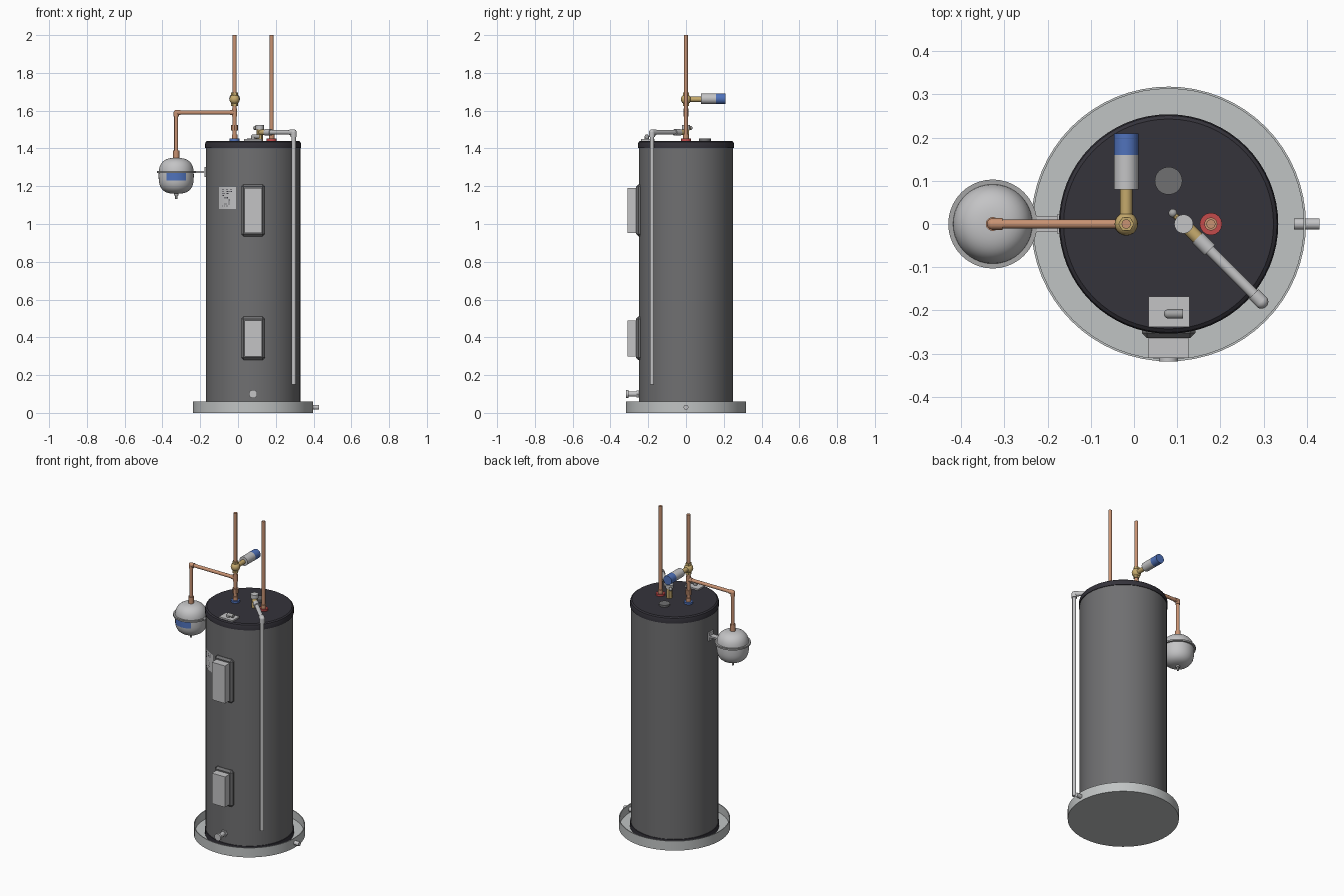
import bpy, bmesh, math, random
from math import sin, cos, pi
from mathutils import Vector, Matrix

cube = bpy.data.objects.get("Cube")
if cube:
    bpy.data.objects.remove(cube)


def material(name, *rgb):
    m = bpy.data.materials.new(name)
    m.use_nodes = True
    m.diffuse_color = (*rgb, 1)
    m.node_tree.nodes["Principled BSDF"].inputs["Base Color"].default_value = (*rgb, 1)
    return m


TANK = material("tank grey", 0.16, 0.16, 0.165)
DARK = material("dark trim", 0.035, 0.033, 0.043)
PAN = material("pan grey", 0.53, 0.55, 0.55)
LIGHT = material("light grey", 0.55, 0.55, 0.56)
STEEL = material("fitting grey", 0.38, 0.38, 0.38)
COPPER = material("copper", 0.58, 0.29, 0.17)
BRASS = material("brass", 0.56, 0.40, 0.15)
BLUE = material("blue", 0.08, 0.17, 0.5)
RED = material("red", 0.55, 0.07, 0.07)


def finish(name, bm, mat):
    bmesh.ops.recalc_face_normals(bm, faces=bm.faces)
    mesh = bpy.data.meshes.new(name)
    bm.to_mesh(mesh)
    bm.free()
    mesh.materials.append(mat)
    mesh.shade_smooth()
    mesh.set_sharp_from_angle(angle=math.radians(35))
    ob = bpy.data.objects.new(name, mesh)
    bpy.context.collection.objects.link(ob)
    return ob


def lathe(name, profile, mat, origin=(0, 0, 0), axis=(0, 0, 1), segs=24):
    """Revolve (radius, height) points about an axis through origin."""
    bm = bmesh.new()
    rings = [[bm.verts.new((r * cos(2 * pi * i / segs), r * sin(2 * pi * i / segs), h))
              for i in range(segs)] for r, h in profile]
    for a, b in zip(rings, rings[1:]):
        for i in range(segs):
            j = (i + 1) % segs
            bm.faces.new((a[i], a[j], b[j], b[i]))
    bmesh.ops.remove_doubles(bm, verts=bm.verts, dist=1e-5)
    turn = Vector((0, 0, 1)).rotation_difference(Vector(axis)).to_matrix().to_4x4()
    bmesh.ops.transform(bm, matrix=Matrix.Translation(origin) @ turn, verts=bm.verts)
    return finish(name, bm, mat)


def rod(name, start, end, r, mat, segs=20):
    d = Vector(end) - Vector(start)
    h = d.length
    return lathe(name, [(0, 0), (r, 0), (r, h), (0, h)], mat, start, d, segs)


def ball(name, centre, r, mat):
    bm = bmesh.new()
    bmesh.ops.create_uvsphere(bm, u_segments=20, v_segments=12, radius=r,
                              matrix=Matrix.Translation(centre))
    return finish(name, bm, mat)


def box(name, lo, hi, mat, bevel=0):
    lo, hi = Vector(lo), Vector(hi)
    bm = bmesh.new()
    bmesh.ops.create_cube(bm, size=1, matrix=Matrix.Translation((lo + hi) / 2)
                          @ Matrix.Diagonal((*(hi - lo), 1)))
    if bevel:
        bmesh.ops.bevel(bm, geom=bm.edges[:], offset=bevel, segments=1, affect='EDGES')
    return finish(name, bm, mat)


def decals(name, cx, r, rects, mat):
    """Thin curved plates on a vertical cylinder; angles in degrees from the front."""
    bm = bmesh.new()
    for a0, a1, z0, z1 in rects:
        steps = max(1, int((a1 - a0) / 4))
        cols = []
        for i in range(steps + 1):
            a = math.radians(a0 + (a1 - a0) * i / steps)
            cols.append([bm.verts.new((cx + r * sin(a), -r * cos(a), z)) for z in (z0, z1)])
        for p, q in zip(cols, cols[1:]):
            bm.faces.new((p[0], q[0], q[1], p[1]))
    return finish(name, bm, mat)


CX = 0.08
centre = (CX, 0, 0)

# Drain pan with its outlet
lathe("drain_pan", [(0, 0), (0.318, 0), (0.318, 0.06), (0.313, 0.06), (0.313, 0.008), (0, 0.008)],
      PAN, centre, segs=64)
rod("pan_outlet", (0.37, 0, 0.03), (0.43, 0, 0.03), 0.013, LIGHT)

# Tank body, base ring and domed-edge lid
lathe("tank_body", [(0, 0.01), (0.25, 0.01), (0.25, 1.41), (0, 1.41)], TANK, centre, segs=64)
lathe("base_ring", [(0.249, 0.009), (0.254, 0.009), (0.254, 0.04), (0.249, 0.04)], DARK, centre, segs=64)
lathe("tank_lid", [(0.249, 1.402), (0.254, 1.402), (0.254, 1.424), (0.251, 1.434),
                   (0.243, 1.44), (0, 1.44)], DARK, centre, segs=64)
rod("lid_plug", (CX, 0.1, 1.438), (CX, 0.1, 1.452), 0.032, TANK, 32)

# Heating element access panels
for place, z0, z1 in (("upper", 0.935, 1.21), ("lower", 0.28, 0.51)):
    box(place + "_panel_frame", (0.018, -0.264, z0), (0.142, -0.21, z1), TANK, 0.012)
    box(place + "_access_panel", (0.034, -0.31, z0 + 0.018), (0.126, -0.22, z1 - 0.02), LIGHT)

# Rating label with small printed marks
decals("rating_label", CX, 0.252, [(-45.5, -21, 1.08, 1.195)], LIGHT)
random.seed(4)
marks = []
for row in range(9):
    for col in range(5):
        if random.random() < 0.45:
            a, z = -40 + col * 3, 1.092 + row * 0.011
            marks.append((a, a + random.uniform(1, 2.4), z, z + 0.006))
decals("label_marks", CX, 0.2535, marks, DARK)

# Drain valve
rod("drain_valve_stem", (CX, -0.24, 0.1), (CX, -0.31, 0.1), 0.014, LIGHT)
rod("drain_valve_collar", (CX, -0.245, 0.1), (CX, -0.262, 0.1), 0.021, LIGHT, 6)
rod("drain_valve_handle", (CX, -0.304, 0.1), (CX, -0.318, 0.1), 0.022, LIGHT)

# Wiring cover and conduit elbow
box("wiring_cover", (0.033, -0.238, 1.436), (0.128, -0.168, 1.449), LIGHT)
rod("conduit_riser", (CX, -0.208, 1.445), (CX, -0.208, 1.463), 0.011, STEEL)
ball("conduit_elbow", (CX, -0.208, 1.463), 0.011, STEEL)
rod("conduit_end", (CX, -0.208, 1.463), (0.113, -0.208, 1.463), 0.011, STEEL)

# Cold and hot water risers with coloured collars
COLD, HOT, R = -0.018, 0.178, 0.0105
for name, x, mat in (("cold", COLD, BLUE), ("hot", HOT, RED)):
    rod(name + "_collar", (x, 0, 1.438), (x, 0, 1.452), 0.026, mat, 16)
    rod(name + "_coupling", (x, 0, 1.45), (x, 0, 1.475), 0.015, COPPER)
    rod(name + "_riser", (x, 0, 1.44), (x, 0, 2.0), R, COPPER)
rod("cold_union", (COLD, 0, 1.495), (COLD, 0, 1.525), 0.018, COPPER, 8)

# Shut-off valve and its cylindrical actuator
rod("valve_body", (COLD, 0, 1.625), (COLD, 0, 1.695), 0.018, BRASS, 6)
ball("valve_ball", (COLD, 0, 1.66), 0.027, BRASS)
rod("valve_stem", (COLD, 0, 1.66), (COLD, 0.085, 1.66), 0.014, BRASS)
rod("actuator_body", (COLD, 0.08, 1.663), (COLD, 0.16, 1.663), 0.028, LIGHT, 32)
rod("actuator_cap", (COLD, 0.16, 1.663), (COLD, 0.21, 1.663), 0.0285, BLUE, 32)

# Branch pipe to the expansion vessel
EX, BZ = -0.327, 1.59
rod("branch_pipe", (COLD, 0, BZ), (EX, 0, BZ), R, COPPER)
rod("branch_tee", (COLD, 0, BZ - 0.022), (COLD, 0, BZ + 0.022), 0.0135, COPPER)
rod("branch_tee_side", (COLD, 0, BZ), (COLD - 0.025, 0, BZ), 0.0135, COPPER)
ball("branch_elbow", (EX, 0, BZ), 0.0135, COPPER)
rod("elbow_side", (EX, 0, BZ), (EX + 0.022, 0, BZ), 0.0135, COPPER)
rod("elbow_lower", (EX, 0, BZ), (EX, 0, BZ - 0.022), 0.0135, COPPER)
rod("vessel_drop", (EX, 0, BZ), (EX, 0, 1.36), R, COPPER)
rod("vessel_coupling", (EX, 0, 1.34), (EX, 0, 1.39), 0.016, COPPER)

# Expansion vessel: rounded body, seam flange, label and bottom valve
profile = []
for i in range(25):
    t = -pi / 2 + pi * i / 24
    r, h = max(cos(t), 0) ** 0.72, abs(sin(t)) ** 0.72
    profile.append((0 if i in (0, 24) else 0.093 * r, 1.255 + math.copysign(0.095 * h, t)))
lathe("expansion_vessel", profile, LIGHT, (EX, 0, 0), segs=40)
lathe("vessel_flange", [(0.085, 1.271), (0.103, 1.271), (0.103, 1.281), (0.085, 1.281)],
      STEEL, (EX, 0, 0), segs=40)
decals("vessel_label", EX, 0.0945, [(-34, 34, 1.23, 1.269)], BLUE)
rod("vessel_air_valve", (EX, 0, 1.165), (EX, 0, 1.132), 0.006, STEEL)
rod("vessel_valve_boss", (EX, 0, 1.165), (EX, 0, 1.15), 0.012, STEEL)

# Bracket holding the vessel to the tank
box("bracket_arm", (-0.24, -0.018, 1.271), (-0.168, 0.018, 1.281), LIGHT)
box("bracket_plate", (-0.178, -0.022, 1.25), (-0.164, 0.022, 1.302), LIGHT)

# Relief valve with lever, and discharge pipe down the side
VX, DZ = 0.115, 1.485
px, py = 0.295, -0.18
rod("relief_valve_body", (VX, 0, 1.438), (VX, 0, 1.505), 0.018, BRASS, 6)
rod("relief_valve_cap", (VX, 0, 1.5), (VX, 0, 1.524), 0.022, LIGHT)
rod("relief_valve_lever", (VX, 0, 1.508), (0.09, 0.025, 1.508), 0.007, BRASS, 8)
ball("relief_lever_tip", (0.09, 0.025, 1.508), 0.01, STEEL)
out = (Vector((px, py, DZ)) - Vector((VX, 0, DZ))).normalized()
hub = Vector((VX, 0, DZ))
rod("relief_valve_outlet", hub, hub + out * 0.055, 0.015, BRASS)
rod("discharge_adapter", hub + out * 0.045, hub + out * 0.085, 0.0175, LIGHT)
rod("discharge_top", hub + out * 0.06, (px, py, DZ), 0.0125, LIGHT)
rod("discharge_elbow_in", Vector((px, py, DZ)) - out * 0.025, (px, py, DZ), 0.016, LIGHT)
ball("discharge_elbow", (px, py, DZ), 0.016, LIGHT)
rod("discharge_elbow_out", (px, py, DZ), (px, py, DZ - 0.025), 0.016, LIGHT)
rod("discharge_pipe", (px, py, DZ), (px, py, 0.15), 0.0115, LIGHT)
